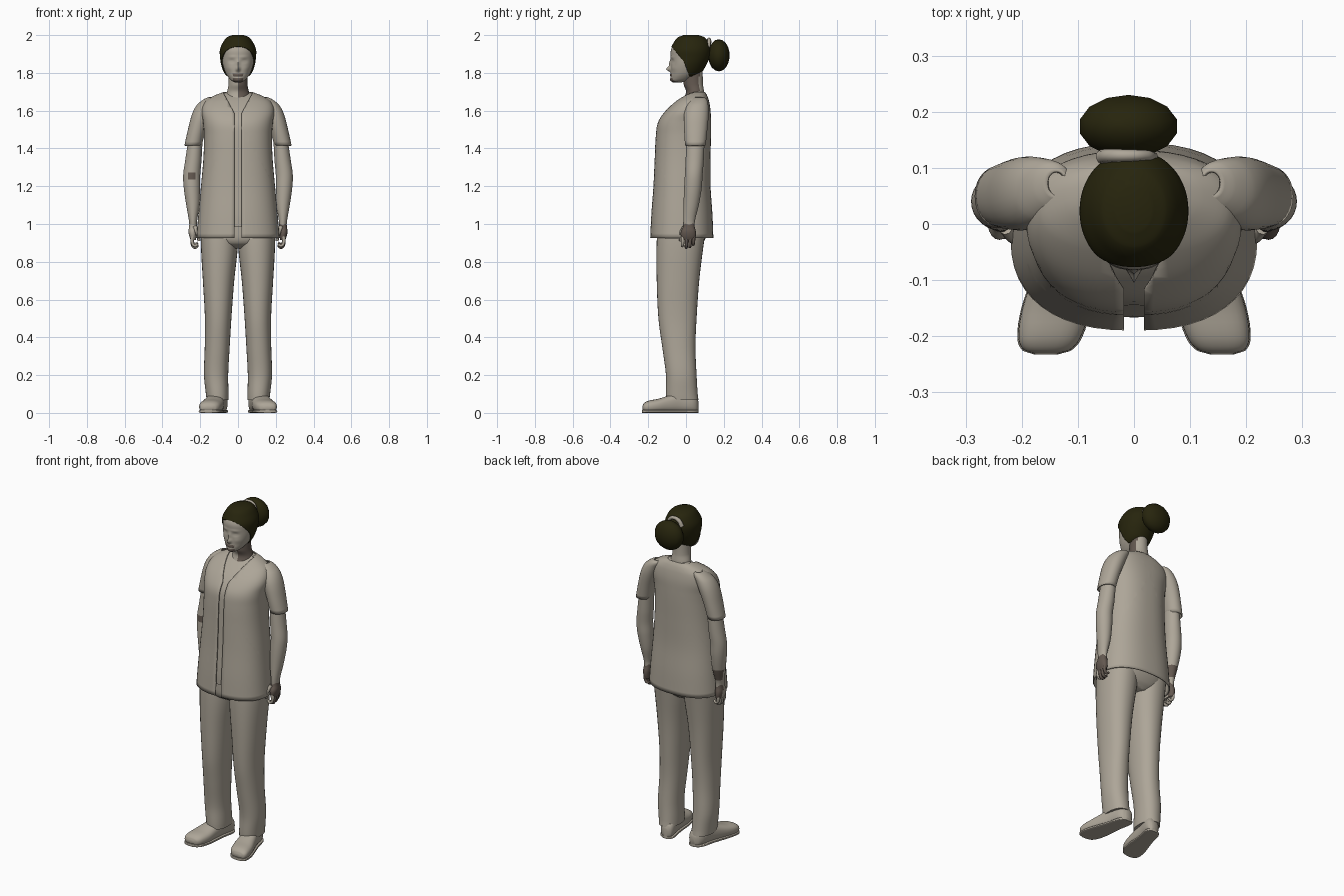
import bpy, bmesh, math
from mathutils import Vector

cube = bpy.data.objects.get("Cube")
if cube:
    bpy.data.objects.remove(cube)


def material(name, rgb):
    m = bpy.data.materials.new(name)
    m.use_nodes = True
    m.diffuse_color = (*rgb, 1)
    m.node_tree.nodes["Principled BSDF"].inputs["Base Color"].default_value = (*rgb, 1)
    return m


BEIGE = material("warm beige", (0.42, 0.38, 0.315))
BROWN = material("dull brown", (0.125, 0.098, 0.08))
HAIR = material("dark olive hair", (0.02, 0.018, 0.004))


def finish(name, bm, mat, angle=40):
    """Turn a bmesh into a smooth shaded object."""
    bmesh.ops.recalc_face_normals(bm, faces=bm.faces)
    me = bpy.data.meshes.new(name)
    bm.to_mesh(me)
    bm.free()
    ob = bpy.data.objects.new(name, me)
    bpy.context.collection.objects.link(ob)
    me.materials.append(mat)
    bpy.ops.object.select_all(action='DESELECT')
    ob.select_set(True)
    bpy.context.view_layer.objects.active = ob
    bpy.ops.object.shade_smooth_by_angle(angle=math.radians(angle))
    return ob


def smooth_rows(rows, steps):
    """Hermite interpolation of section rows, keyed by their first value."""
    def slope(i, k):
        a, b = rows[max(i - 1, 0)], rows[min(i + 1, len(rows) - 1)]
        return (b[k] - a[k]) / (b[0] - a[0])
    out = []
    for i in range(len(rows) - 1):
        p, q = rows[i], rows[i + 1]
        h = q[0] - p[0]
        for j in range(steps):
            t = j / steps
            row = [p[0] + h * t]
            for k in range(1, len(p)):
                row.append((2*t**3 - 3*t*t + 1) * p[k] + (3*t*t - 2*t**3) * q[k]
                           + h * ((t**3 - 2*t*t + t) * slope(i, k) + (t**3 - t*t) * slope(i + 1, k)))
            out.append(row)
    return out + [list(rows[-1])]


def loft(rows, power=2.0, n=32, steps=4, axis='z', caps=True, side=1):
    """Rows are (position, low1, high1, low2, high2) extents of rounded sections."""
    bm = bmesh.new()
    rings = []
    for t, a0, a1, b0, b1 in smooth_rows(rows, steps):
        ring = []
        for i in range(n):
            c, s = math.cos(math.tau * i / n), math.sin(math.tau * i / n)
            u = (a0 + a1) / 2 + (a1 - a0) / 2 * math.copysign(abs(c) ** (2 / power), c)
            v = (b0 + b1) / 2 + (b1 - b0) / 2 * math.copysign(abs(s) ** (2 / power), s)
            co = (u, v, t) if axis == 'z' else (u, t, max(v, 0))
            ring.append(bm.verts.new((side * co[0], co[1], co[2])))
        rings.append(ring)
    for lo, hi in zip(rings, rings[1:]):
        for i in range(n):
            bm.faces.new((lo[i], lo[(i + 1) % n], hi[(i + 1) % n], hi[i]))
    if caps:
        bm.faces.new(rings[0])
        bm.faces.new(rings[-1])
    return bm


def cut(bm, planes, remove):
    """Slice along planes, then drop the faces picked by a rule."""
    for co, no in planes:
        bmesh.ops.bisect_plane(bm, geom=bm.verts[:] + bm.edges[:] + bm.faces[:],
                               plane_co=co, plane_no=no)
    bmesh.ops.delete(bm, geom=[f for f in bm.faces if remove(f.calc_center_median())], context='FACES')


def paint(ob, mat, rule):
    ob.data.materials.append(mat)
    for p in ob.data.polygons:
        if rule(p.center):
            p.material_index = len(ob.data.materials) - 1


def thicken(ob, amount):
    mod = ob.modifiers.new("thickness", 'SOLIDIFY')
    mod.thickness = amount
    mod.offset = -1


def even(rows):
    """Expand (position, half width, low, high) to symmetric rows."""
    return [(t, -w, w, a, b) for t, w, a, b in rows]


def tube(name, points, radius, mat):
    cu = bpy.data.curves.new(name, 'CURVE')
    cu.dimensions = '3D'
    cu.bevel_depth, cu.bevel_resolution, cu.use_fill_caps = radius, 2, True
    sp = cu.splines.new('BEZIER')
    sp.bezier_points.add(len(points) - 1)
    for i, (bp, p) in enumerate(zip(sp.bezier_points, points)):
        bp.co, bp.handle_left_type, bp.handle_right_type = p, 'AUTO', 'AUTO'
        bp.radius = 1 - 0.35 * i / (len(points) - 1)
    ob = bpy.data.objects.new(name, cu)
    bpy.context.collection.objects.link(ob)
    cu.materials.append(mat)


# Tunic with V neck and open front
TORSO = [(.925, .22, -.19, .145), (1.05, .21, -.184, .14), (1.2, .196, -.173, .13),
         (1.35, .183, -.166, .13), (1.47, .18, -.16, .132), (1.54, .185, -.148, .132),
         (1.6, .192, -.108, .13), (1.65, .172, -.055, .122), (1.68, .125, -.012, .112),
         (1.70, .072, .022, .1)]
GAP, V_Z, V_SLOPE = .018, 1.585, .54
bm = loft(even(TORSO), 2.4, 48, 5, caps=False)
planes = [((s * GAP, 0, V_Z), no) for s in (-1, 1) for no in ((1, 0, 0), (1, 0, -s * V_SLOPE))]
cut(bm, planes, lambda c: c.y < .04 and abs(c.x) < GAP + max(0, c.z - V_Z) * V_SLOPE)
thicken(finish("tunic", bm, BEIGE), .006)

# Undershirt, hips and neck
inner = [(t, w - .014, a + .018, b - .012) for t, w, a, b in TORSO]
inner[0] = (.985, .195, -.166, .125)
finish("undershirt", loft(even(inner), 2.4, 40), BEIGE)
finish("hips", loft(even([(.87, .08, -.1, .06), (.9, .17, -.145, .09), (.96, .195, -.155, .115),
                          (1.1, .185, -.15, .11)]), 2.3), BEIGE)
neck = finish("neck", loft(even([(1.6, .075, -.06, .1), (1.66, .068, -.015, .1), (1.70, .058, 0, .096),
                                 (1.74, .05, -.012, .09), (1.85, .05, -.012, .088)]), steps=8), BEIGE)
paint(neck, BROWN, lambda c: c.x > 0 and c.y < .07 and c.z > 1.665)

# Head with features pushed out of the front
HEAD = [(1.748, .012, -.065, -.03), (1.757, .032, -.077, .005), (1.775, .05, -.08, .04),
        (1.80, .066, -.08, .075), (1.84, .08, -.08, .1), (1.88, .086, -.08, .118),
        (1.92, .087, -.08, .124), (1.955, .073, -.064, .116), (1.98, .05, -.04, .092),
        (1.992, .022, -.01, .06)]
BUMPS = [(0, 1.82, .009, .013, .024), (0, 1.85, .008, .022, .009), (0, 1.788, .02, .007, .005),
         (0, 1.763, .018, .012, .005), (.034, 1.862, .014, .009, -.007),
         (.034, 1.861, .009, .005, .004), (.03, 1.884, .025, .007, .003), (.045, 1.825, .018, .015, .003)]
bm = loft(even(HEAD), 2.15, 72, 8)
for v in bm.verts:
    if v.co.y < -.02:
        v.co.y -= sum(a * math.exp(-((abs(v.co.x) - x) / w) ** 2 - ((v.co.z - z) / h) ** 2)
                      for x, z, w, h, a in BUMPS)
head = finish("head", bm, BEIGE, 60)
paint(head, BROWN, lambda c: c.y < -.04 and abs(c.x) < .027
      and (c.z < 1.772 or abs(c.z - 1.788) < .008))

# Hair cap trimmed along the hairline and nape
hair = [(t + .002 + .006 * (t > 1.97), w + .009, a - .003, b + .007) for t, w, a, b in HEAD]
bm = loft(even(hair), 2.05, 64, 6)
brow, temple, nape = Vector((0, -.075, 1.937)), Vector((0, -.012, 1.86)), Vector((0, .02, 1.782))
brow_no, temple_no = Vector((0, .75, .62)), Vector((0, .93, .36))
cut(bm, [(brow, brow_no), (temple, temple_no), (nape, (0, 0, 1))],
    lambda c: c.z < nape.z or ((c - brow).dot(brow_no) < 0 and (c - temple).dot(temple_no) < 0))
thicken(finish("hair_cap", bm, HAIR, 60), .006)

# Bun and its tie
bm = bmesh.new()
bmesh.ops.create_uvsphere(bm, u_segments=14, v_segments=9, radius=1)
for v in bm.verts:
    v.co = Vector((-.01 + .09 * v.co.x, .174 + .057 * v.co.y, 1.893 + .085 * v.co.z))
finish("hair_bun", bm, HAIR, 60)
tube("hair_tie", [(-.057, .12, 1.935), (-.04, .122, 1.965), (-.01, .122, 1.976),
                  (.02, .122, 1.965), (.035, .12, 1.935)], .013, BEIGE)

# Limbs, built once and repeated on each side
SLEEVE = [(1.415, .192, .284, -.005, .104), (1.5, .17, .265, -.01, .113), (1.58, .14, .244, -.01, .12),
          (1.63, .12, .218, .005, .118), (1.66, .11, .182, .03, .11), (1.672, .12, .155, .05, .095)]
ARM = [(.985, .217, .257, -.012, .045), (1.02, .216, .26, -.014, .048), (1.1, .203, .274, -.013, .068),
       (1.19, .2, .287, -.01, .083), (1.26, .2, .29, -.006, .088), (1.34, .193, .279, -.002, .094),
       (1.5, .185, .255, .005, .1)]
PALM = [(.915, .222, .25, -.02, .046), (.935, .22, .258, -.027, .052), (.96, .217, .262, -.027, .052),
        (.985, .217, .259, -.015, .046), (1.01, .218, .257, -.01, .044)]
LEG = [(.068, .05, .166, -.105, .066), (.1, .05, .17, -.106, .062), (.2, .052, .18, -.106, .056),
       (.35, .044, .176, -.126, .05), (.5, .035, .175, -.146, .056), (.7, .02, .186, -.155, .07),
       (.88, .001, .196, -.156, .092), (1.0, .001, .196, -.15, .11)]
SHOE = [(-.231, .02, .02, .035), (-.224, .042, .008, .05), (-.2, .056, 0, .064), (-.15, .06, 0, .074),
        (-.09, .053, 0, .092), (-.03, .046, 0, .11), (.03, .044, 0, .1), (.055, .034, 0, .085),
        (.066, .016, .01, .06)]
for side, label in ((1, "left"), (-1, "right")):
    thicken(finish(label + "_sleeve", loft(SLEEVE, 2.1, 28, caps=False, side=side), BEIGE), .006)
    arm = finish(label + "_arm", loft(ARM, n=28, steps=6, side=side), BEIGE)
    if side < 0:
        paint(arm, BROWN, lambda c: (c.x + .245) ** 2 + (c.z - 1.255) ** 2 < .0004 and c.y < .04
              or abs(c.z - 1.07) < .035 and c.y > .03)
    palm = finish(label + "_palm", loft(PALM, 2.3, 20, side=side), BEIGE)
    paint(palm, BROWN, lambda c: c.x > 0 or c.y > .02)
    for name, y, low in (("index", -.017, .885), ("middle", .003, .876),
                         ("ring", .022, .88), ("little", .04, .892)):
        tube(f"{label}_{name}_finger", [(side * .238, y, .94), (side * .243, y, (low + .94) / 2),
                                        (side * .23, y - .002, low), (side * .212, y - .003, low + .008)],
             .0105, BROWN if side > 0 and y > 0 else BEIGE)
    tube(label + "_thumb", [(side * .228, -.008, .985), (side * .215, -.026, .95), (side * .206, -.028, .91)],
         .012, BEIGE)
    finish(label + "_trouser_leg", loft(LEG, 2.2, 32, 5, side=side), BEIGE)
    shoe = [(y, .106 - .22 * y - w, .106 - .22 * y + w, a, b) for y, w, a, b in SHOE]
    finish(label + "_shoe", loft(shoe, 2.5, 28, axis='y', side=side), BEIGE)
    sole = [(y * 1.005, x0 - .002, x1 + .002, 0, .016) for y, x0, x1, a, b in shoe]
    finish(label + "_sole", loft(sole, 5, 28, axis='y', side=side), BEIGE)
